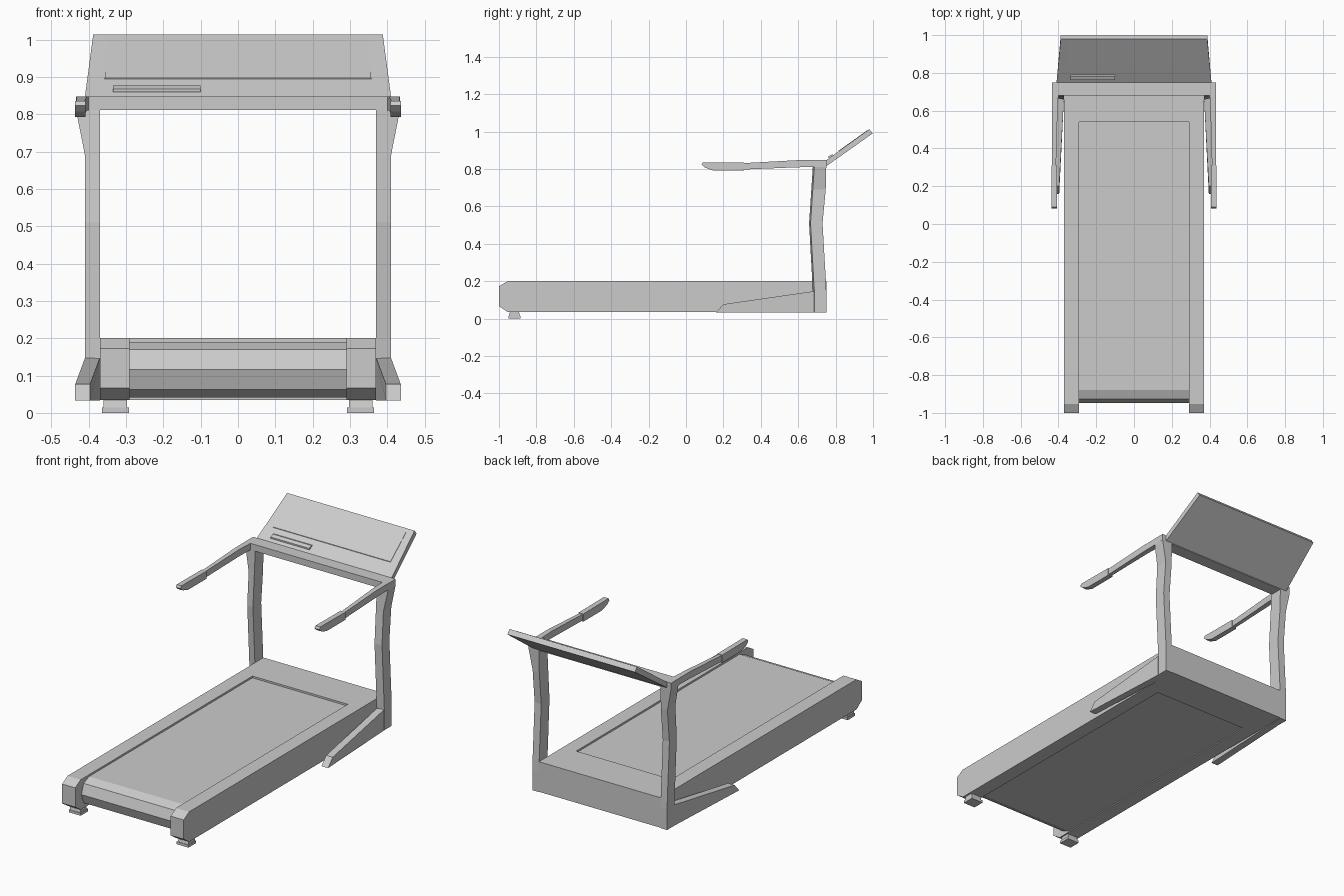
import bpy, bmesh


def loft(name, rings, mirror=False):
    """Skin matching rings of points, cap both ends, optionally mirror across x."""
    bm = bmesh.new()
    vs = [[bm.verts.new(p) for p in r] for r in rings]
    n = len(vs[0])
    for a, b in zip(vs, vs[1:]):
        for i in range(n):
            j = (i + 1) % n
            bm.faces.new((a[i], a[j], b[j], b[i]))
    bm.faces.new(vs[0])
    bm.faces.new(vs[-1])
    bmesh.ops.recalc_face_normals(bm, faces=bm.faces)
    me = bpy.data.meshes.new(name)
    bm.to_mesh(me)
    bm.free()
    ob = bpy.data.objects.new(name, me)
    bpy.context.collection.objects.link(ob)
    if mirror:
        ob.modifiers.new("Mirror", 'MIRROR').use_mirror_merge = False
    return ob


def prism(name, x0, x1, profile, mirror=False):
    """Extrude a (y, z) profile from x0 to x1."""
    return loft(name, [[(x, y, z) for y, z in profile] for x in (x0, x1)], mirror)


def rect(y0, y1, z0, z1):
    return [(y0, z0), (y1, z0), (y1, z1), (y0, z1)]


# Deck: side rails with chamfered ends, motor hood and faceted belt
prism("side_rail", 0.29, 0.37, [(-1, 0.067), (-0.953, 0.035), (0.75, 0.035),
      (0.75, 0.2), (-0.953, 0.2), (-1, 0.173)], True)
prism("motor_hood", -0.29, 0.29, rect(0.54, 0.75, 0.035, 0.2))
prism("running_belt", -0.29, 0.29, [(0.54, 0.19), (-0.88, 0.19), (-0.927, 0.17),
      (-0.947, 0.116), (-0.927, 0.063), (-0.88, 0.041), (0.54, 0.041)])

# Rear feet: pad and stem
prism("foot_pad", 0.292, 0.364, rect(-0.95, -0.885, 0, 0.014), True)
prism("foot_stem", 0.298, 0.36, [(-0.947, 0.014), (-0.888, 0.014),
      (-0.893, 0.035), (-0.942, 0.035)], True)

# Splayed stabiliser wedges beside the deck: (y, top z, inner x shift)
loft("stabiliser", [
    [(0.37 + s, yb, 0.033), (0.41 + s, yb, 0.033), (0.41 + s, y, z), (0.37 + s, y, z)]
    for y, yb, z, s in ((0.685, 0.685, 0.147, 0), (0.2, 0.16, 0.077, 0.026))], True)

# Bent upright posts: (z, front y, back y, outer x)
loft("upright_post", [
    [(0.37, y0, z), (xo, y0 + 0.008, z), (xo, y1, z), (0.37, y1, z)]
    for z, y0, y1, xo in ((0.033, 0.678, 0.75, 0.41), (0.15, 0.678, 0.75, 0.41),
                          (0.2, 0.675, 0.748, 0.41), (0.51, 0.658, 0.73, 0.41),
                          (0.69, 0.67, 0.747, 0.41), (0.812, 0.678, 0.75, 0.434))], True)

# Crossbar and handrails: (y, bottom z, top z, inner x)
prism("crossbar", -0.434, 0.434, rect(0.68, 0.75, 0.811, 0.847))
loft("handrail", [
    [(xi, y, z0), (0.433, y, z0), (0.433, y, z1), (xi, y, z1)]
    for y, z0, z1, xi in ((0.69, 0.811, 0.847, 0.4), (0.59, 0.809, 0.847, 0.405),
                          (0.3, 0.797, 0.831, 0.413))], True)
prism("hand_grip", 0.408, 0.437, [(0.31, 0.792), (0.31, 0.834), (0.09, 0.836),
      (0.083, 0.824), (0.1, 0.808), (0.145, 0.792)], True)

# Tilted console, tapering towards the top
loft("console_panel", [
    [(-0.41, 0.75, 0.847), (0.41, 0.75, 0.847), (0.41, 0.75, 0.815), (-0.41, 0.75, 0.815)],
    [(-0.388, 0.98, 1.013), (0.388, 0.98, 1.013), (0.388, 0.998, 0.99), (-0.388, 0.998, 0.99)]])

# Thin display overlay and small ledge on the console face
loft("display_overlay", [
    [(-w, y, z + d), (w, y, z + d), (w, y, z - 0.005), (-w, y, z - 0.005)]
    for w, y, z, d in ((0.357, 0.815, 0.894, 0.003), (0.349, 0.972, 1.007, 0.002))])
prism("console_ledge", -0.335, -0.1, [(0.762, 0.86), (0.775, 0.86), (0.793, 0.875),
      (0.78, 0.877), (0.762, 0.868)])
